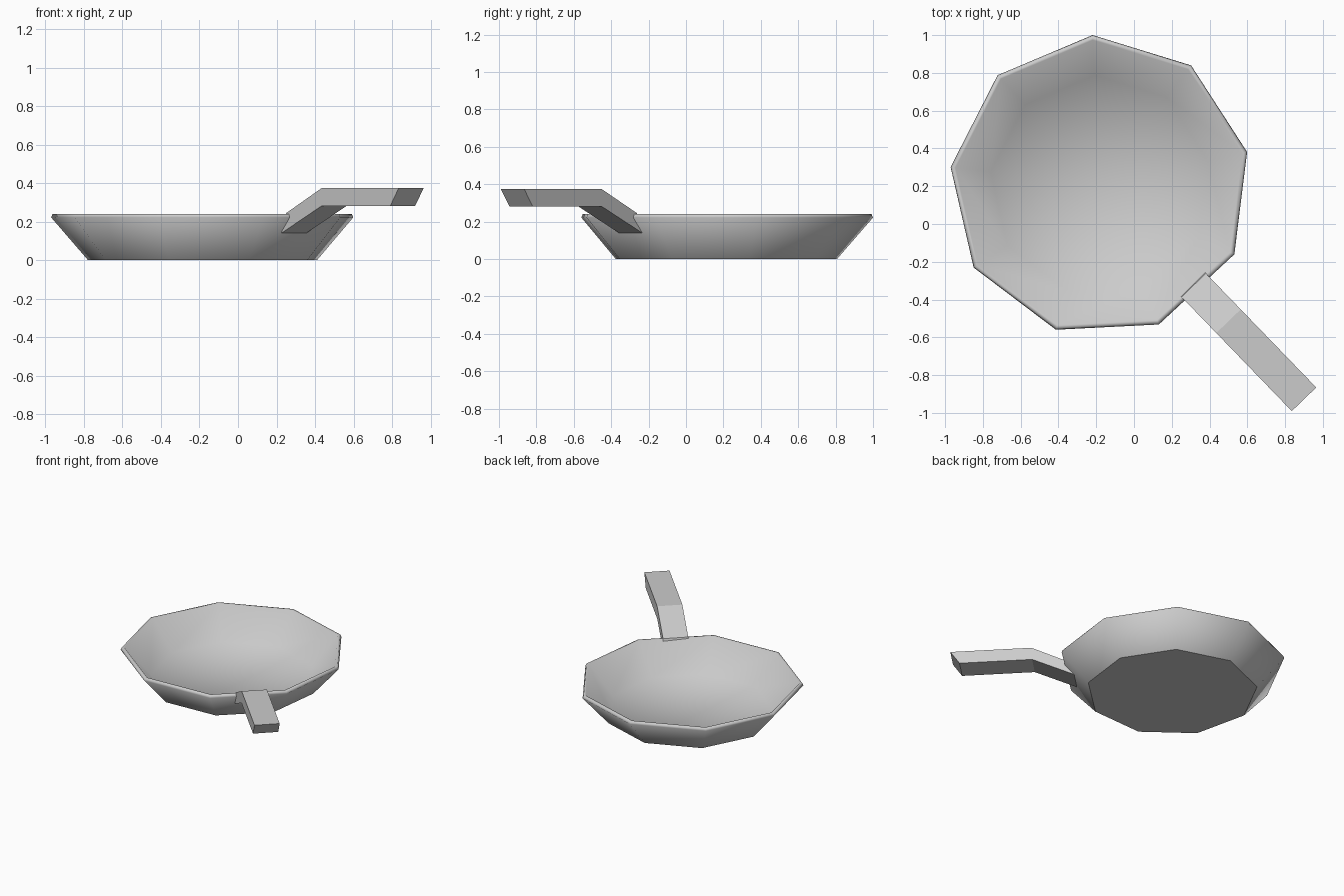
import bpy, bmesh
from math import cos, sin, radians
from mathutils import Vector

cube = bpy.data.objects.get("Cube")
if cube:
    bpy.data.objects.remove(cube, do_unlink=True)

SIDES = 9
CENTRE = Vector((-0.179, 0.203, 0))
FIRST_ANGLE = radians(92.9)

metal = bpy.data.materials.new("grey metal")
metal.use_nodes = True
GREY = (0.6, 0.6, 0.6, 1)
metal.diffuse_color = GREY
metal.node_tree.nodes["Principled BSDF"].inputs["Base Color"].default_value = GREY


def finish(name, bm, angle):
    bmesh.ops.recalc_face_normals(bm, faces=bm.faces)
    mesh = bpy.data.meshes.new(name)
    bm.to_mesh(mesh)
    bm.free()
    mesh.materials.append(metal)
    obj = bpy.data.objects.new(name, mesh)
    bpy.context.collection.objects.link(obj)
    bpy.ops.object.select_all(action="DESELECT")
    obj.select_set(True)
    bpy.context.view_layer.objects.active = obj
    bpy.ops.object.shade_smooth_by_angle(angle=radians(angle))
    return obj


# Pan: nine-sided rings from the base, over the rim, down to the cooking floor
profile = [(0.605, 0), (0.798, 0.222), (0.79, 0.24), (0.772, 0.24), (0.585, 0.03)]
bm = bmesh.new()
rings = []
for radius, z in profile:
    ring = []
    for i in range(SIDES):
        a = FIRST_ANGLE + radians(360 / SIDES) * i
        ring.append(bm.verts.new(CENTRE + Vector((radius * cos(a), radius * sin(a), z))))
    rings.append(ring)
for low, high in zip(rings, rings[1:]):
    for i in range(SIDES):
        j = (i + 1) % SIDES
        bm.faces.new((low[i], low[j], high[j], high[i]))
bm.faces.new(rings[0][::-1])
floor = bm.faces.new(rings[-1])
bmesh.ops.poke(bm, faces=[floor])
pan = finish("pan", bm, 75)

# Keep a crisp edge around the flat base
for edge in pan.data.edges:
    if all(pan.data.vertices[v].co.z < 0.001 for v in edge.vertices):
        edge.use_edge_sharp = True

# Handle: bent side profile (distance back from the tip, height) given a width
tip = Vector((0.9, -0.928, 0))
along = Vector((0.695, -0.719, 0)).normalized()
across = Vector((-along.y, along.x, 0)) * 0.09
side = [(0, 0.375), (0.575, 0.375), (0.84, 0.245), (0.878, 0.14), (0.58, 0.28), (0.065, 0.28)]
bm = bmesh.new()
left, right = [
    [bm.verts.new(tip - along * t + across * s + Vector((0, 0, z))) for t, z in side]
    for s in (1, -1)
]
for i in range(len(side)):
    j = (i + 1) % len(side)
    bm.faces.new((left[i], left[j], right[j], right[i]))
# Each flank is two quads: the level grip and the sloping neck
for flank in (left, right):
    bm.faces.new((flank[0], flank[1], flank[4], flank[5]))
    bm.faces.new((flank[1], flank[2], flank[3], flank[4]))
finish("handle", bm, 20)
